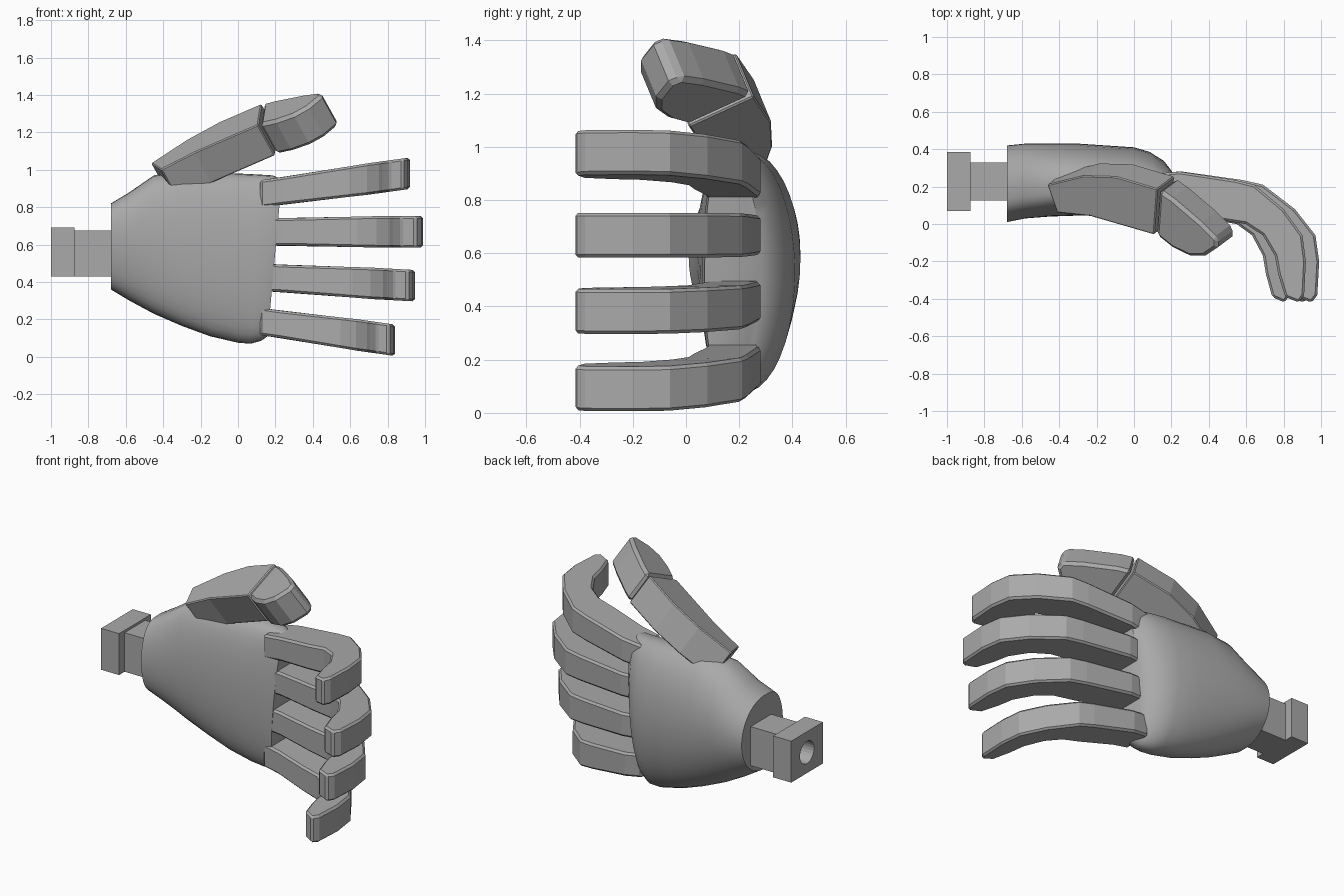
import bpy, bmesh, math
from mathutils import Vector

if "Cube" in bpy.data.objects:
    bpy.data.objects.remove(bpy.data.objects["Cube"])

GREY = bpy.data.materials.new("plain_grey")
GREY.use_nodes = True
GREY.diffuse_color = (0.4, 0.4, 0.4, 1)
GREY.node_tree.nodes["Principled BSDF"].inputs["Base Color"].default_value = (0.4, 0.4, 0.4, 1)


def finish(name, bm):
    bmesh.ops.recalc_face_normals(bm, faces=bm.faces)
    mesh = bpy.data.meshes.new(name)
    bm.to_mesh(mesh)
    bm.free()
    mesh.materials.append(GREY)
    obj = bpy.data.objects.new(name, mesh)
    bpy.context.collection.objects.link(obj)
    return obj


def loft(name, rings):
    """Skin closed rings of points and cap both ends."""
    bm = bmesh.new()
    loops = [[bm.verts.new(p) for p in ring] for ring in rings]
    for a, b in zip(loops, loops[1:]):
        for i in range(len(a)):
            j = (i + 1) % len(a)
            bm.faces.new((a[i], a[j], b[j], b[i]))
    bm.faces.new(loops[0])
    bm.faces.new(loops[-1])
    return finish(name, bm)


def chamfer(obj, width):
    mod = obj.modifiers.new("chamfer", 'BEVEL')
    mod.width = width
    mod.segments = 1
    mod.limit_method = 'ANGLE'
    mod.angle_limit = math.radians(50)


def box(name, lo, hi):
    corners = [(lo[1], lo[2]), (hi[1], lo[2]), (hi[1], hi[2]), (lo[1], hi[2])]
    return loft(name, [[(x, y, z) for y, z in corners] for x in (lo[0], hi[0])])


# Palm: flat in front, domed behind, cut flat at wrist and knuckles
# Each section: x, low z, high z, front y, back y
SECTIONS = [
    (-0.68, 0.36, 0.82, 0.01, 0.42), (-0.58, 0.30, 0.88, 0.03, 0.43),
    (-0.45, 0.23, 0.97, 0.04, 0.43), (-0.30, 0.165, 0.99, 0.045, 0.43),
    (-0.15, 0.11, 0.985, 0.05, 0.42), (0.0, 0.075, 0.98, 0.055, 0.41),
    (0.10, 0.07, 0.975, 0.06, 0.385), (0.18, 0.085, 0.97, 0.06, 0.34),
    (0.23, 0.11, 0.95, 0.07, 0.28),
]


def palm_ring(x, low, high, front, back, count=40):
    ring = []
    mid = front + (back - front) * 0.45
    for i in range(count):
        a = math.tau * i / count
        c, s = math.cos(a), math.sin(a)
        z = (low + high) / 2 + (high - low) / 2 * c
        y = mid + (back - mid) * s if s > 0 else mid - (mid - front) * abs(s) ** 0.6
        slant = 0.09 * (z - 0.9) * max(0, x) / 0.23
        ring.append((x + slant, y, z))
    return ring


palm = loft("palm", [palm_ring(*s) for s in SECTIONS])
bpy.ops.object.select_all(action='DESELECT')
palm.select_set(True)
bpy.context.view_layer.objects.active = palm
bpy.ops.object.shade_smooth_by_angle(angle=math.radians(40))

# Fingers: one bent side profile, stretched and splayed for each finger
FINGER = [
    (0.12, 0.27), (0.26, 0.28), (0.58, 0.235), (0.69, 0.21), (0.86, 0.08),
    (0.97, -0.06), (0.99, -0.2), (0.98, -0.38), (0.95, -0.42), (0.87, -0.39),
    (0.83, -0.27), (0.81, -0.17), (0.74, -0.06), (0.64, 0.0), (0.5, 0.02),
    (0.25, 0.07), (0.12, 0.08),
]


def finger(name, reach, z, splay):
    rings = []
    for side in (-1, 1):
        ring = []
        for px, y in FINGER:
            x = 0.1 + (px - 0.1) * reach
            half = 0.073 + 0.011 * min(1, max(0, (px - 0.25) / 0.5))
            ring.append((x, y, z + splay * (x - 0.22) + side * half))
        rings.append(ring)
    chamfer(loft(name, rings), 0.012)


for spec in (("index_finger", 0.92, 0.885, 0.138), ("middle_finger", 1.0, 0.668, 0.0),
             ("ring_finger", 0.95, 0.42, -0.055), ("little_finger", 0.83, 0.175, -0.14)):
    finger(*spec)

# Thumb: two segments with a thin seam, rolled about its own length
PITCH, ROLL = math.radians(29), math.radians(20)
along = Vector((math.cos(PITCH), 0, math.sin(PITCH)))
up = Vector((-math.sin(PITCH), 0, math.cos(PITCH)))
back_dir = Vector((0, 1, 0))
across = up * math.cos(ROLL) - back_dir * math.sin(ROLL)
depth = back_dir * math.cos(ROLL) + up * math.sin(ROLL)
root = Vector((-0.35, 0, 0.89))


def thumb_part(name, profile, width):
    rings = [[root + along * s + depth * t + across * w for s, t in profile]
             for w in (-0.1, 0.1)]
    chamfer(loft(name, rings), width)


thumb_part("thumb_base", [
    (-0.03, 0.26), (0.2, 0.31), (0.4, 0.305), (0.64, 0.235),
    (0.57, -0.025), (0.2, 0.08), (0.0, 0.1)], 0.006)
thumb_part("thumb_tip", [
    (0.65, 0.23), (0.72, 0.18), (0.87, 0.04), (0.95, -0.05), (0.94, -0.1),
    (0.85, -0.15), (0.76, -0.15), (0.66, -0.1), (0.58, -0.03)], 0.018)
box("thumb_joint", (-0.3, 0.14, 0.92), (-0.2, 0.24, 1.0))

# Wrist: shaft and square end block with a round socket
box("wrist_shaft", (-0.88, 0.125, 0.43), (-0.64, 0.33, 0.675))
block = box("wrist_block", (-1.0, 0.07, 0.43), (-0.875, 0.385, 0.69))
bpy.ops.mesh.primitive_cylinder_add(vertices=24, radius=0.07, depth=0.2,
                                    location=(-1.0, 0.228, 0.56),
                                    rotation=(0, math.pi / 2, 0))
cutter = bpy.context.object
cutter.name = "socket_cutter"
cutter.hide_render = True
cutter.data.materials.append(GREY)
cut = block.modifiers.new("socket", 'BOOLEAN')
cut.operation = 'DIFFERENCE'
cut.solver = 'EXACT'
cut.object = cutter
bpy.context.view_layer.objects.active = block
bpy.ops.object.modifier_apply(modifier="socket")
bpy.data.objects.remove(cutter)
